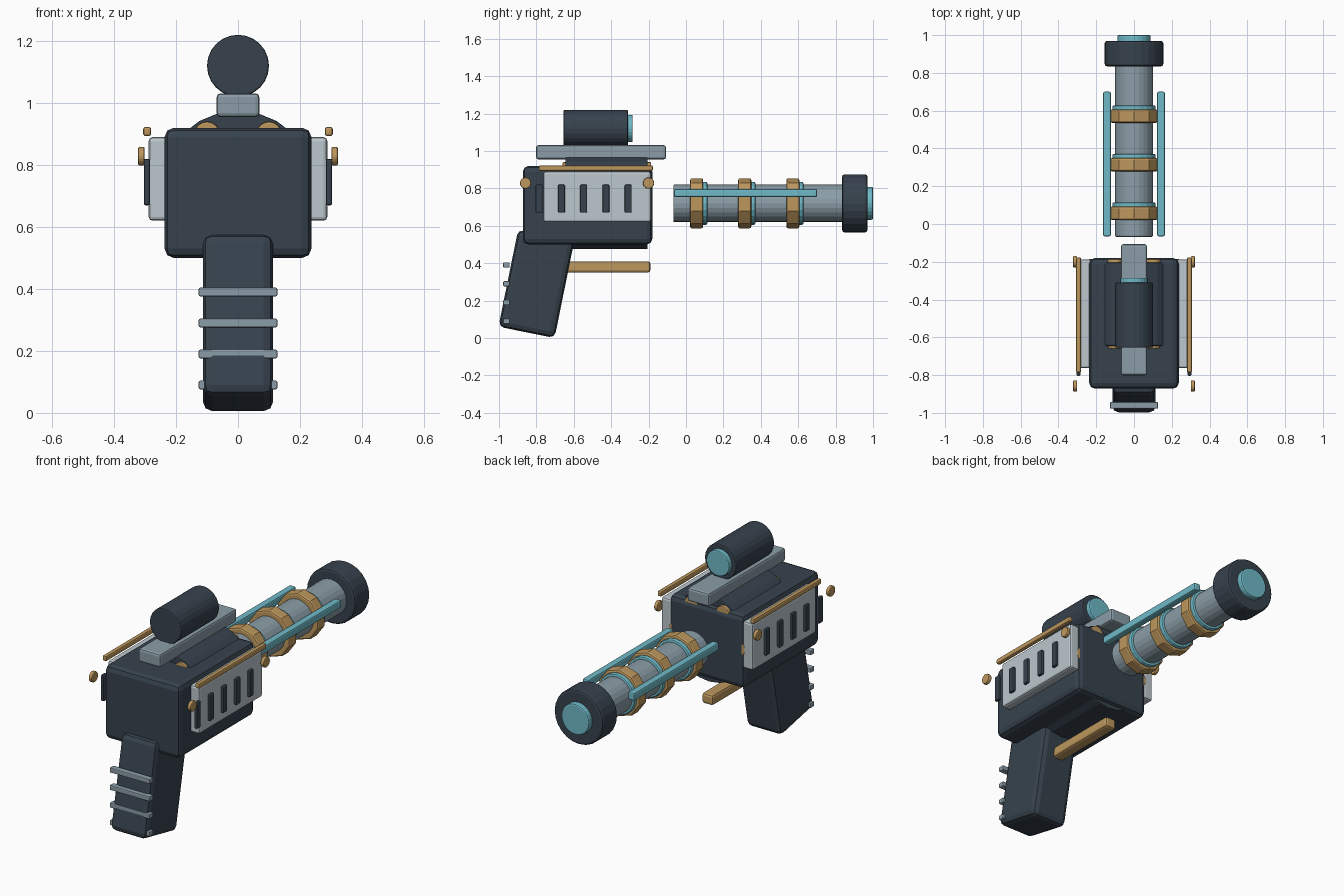
import bpy, math

cube = bpy.data.objects.get("Cube")
if cube:
    bpy.data.objects.remove(cube, do_unlink=True)


def material(name, rgb):
    m = bpy.data.materials.new(name)
    m.use_nodes = True
    m.diffuse_color = (*rgb, 1)
    m.node_tree.nodes["Principled BSDF"].inputs["Base Color"].default_value = (*rgb, 1)
    return m


DARK = material("dark slate", (0.038, 0.055, 0.075))
STEEL = material("steel grey", (0.26, 0.34, 0.39))
PALE = material("pale grey", (0.50, 0.57, 0.61))
GOLD = material("brass", (0.51, 0.31, 0.11))
TEAL = material("teal", (0.16, 0.49, 0.58))


def finish(name, mat, bevel):
    ob = bpy.context.object
    ob.name = name
    ob.data.materials.append(mat)
    if bevel:
        mod = ob.modifiers.new("soft edges", "BEVEL")
        mod.width = bevel
        mod.segments = 2
        mod.limit_method = "ANGLE"
        mod.angle_limit = math.radians(50)
    return ob


def box(name, mat, center, size, bevel=0.01, tilt=0):
    bpy.ops.mesh.primitive_cube_add(size=1, location=center)
    ob = bpy.context.object
    ob.scale = size
    bpy.ops.object.transform_apply(location=False, rotation=False, scale=True)
    ob.rotation_euler.x = tilt
    return finish(name, mat, bevel)


def rod(name, mat, x, z, y0, y1, radius, sides=24, bevel=0.006):
    """Cylinder running along y."""
    bpy.ops.mesh.primitive_cylinder_add(
        vertices=sides, radius=radius, depth=y1 - y0,
        location=(x, (y0 + y1) / 2, z), rotation=(math.pi / 2, 0, 0))
    return finish(name, mat, bevel)


AXIS = 0.72  # height of the barrel axis

# Body with the round core showing through its top and bottom
box("body", DARK, (0, -0.526, 0.71), (0.474, 0.692, 0.42), 0.03)
rod("core_drum", DARK, 0, AXIS + 0.005, -0.645, -0.205, 0.25)
for i in range(6):
    a = i * math.pi / 3
    rod("core_bolt", GOLD, 0.2 * math.cos(a), AXIS + 0.005 + 0.2 * math.sin(a),
        -0.66, -0.186, 0.042, 16)

# Grip, ribs and trigger bar
box("grip", DARK, (0, -0.80, 0.29), (0.226, 0.306, 0.53), 0.03, -0.2)
for i in range(4):
    box("grip_rib", STEEL, (0, -0.96, 0.09 + 0.1 * i), (0.254, 0.035, 0.028), 0.005)
box("trigger_bar", GOLD, (0, -0.43, 0.38), (0.07, 0.48, 0.06), 0.014)

# Side panels with vents, trim rods and studs
for s, side in ((1, "left"), (-1, "right")):
    box(side + "_panel", PALE, (s * 0.257, -0.475, 0.755), (0.062, 0.575, 0.27), 0.012)
    for i in range(5):
        box(side + "_vent", DARK, (s * 0.294, -0.785 + 0.119 * i, 0.745),
            (0.02, 0.037, 0.15), 0.006)
    box(side + "_trim_rod", GOLD, (s * 0.293, -0.482, 0.908), (0.026, 0.61, 0.03), 0.008)
    for y in (-0.858, -0.2):
        bpy.ops.mesh.primitive_cylinder_add(
            vertices=20, radius=0.03, depth=0.022, location=(s * 0.312, y, 0.828),
            rotation=(0, math.pi / 2, 0))
        finish(side + "_stud", GOLD, 0.006)
    # Glowing strip beside the barrel
    box(side + "_barrel_strip", TEAL, (s * 0.143, 0.318, 0.775), (0.04, 0.766, 0.044), 0.008)

# Top rail and sight
box("top_rail", STEEL, (0, -0.454, 0.993), (0.138, 0.694, 0.076), 0.012)
rod("sight_tube", DARK, 0, 1.12, -0.655, -0.31, 0.1)
rod("sight_lens", TEAL, 0, 1.12, -0.33, -0.285, 0.073)

# Barrel, coil rings and muzzle
rod("barrel", STEEL, 0, AXIS, -0.068, 0.88, 0.1)
for i in range(3):
    y = 0.022 + 0.257 * i
    rod("coil_ring", GOLD, 0, AXIS, y, y + 0.07, 0.134, 10, 0.01)
    rod("glow_ring", TEAL, 0, AXIS, y + 0.06, y + 0.092, 0.115, 20, 0.008)
rod("muzzle_cap", DARK, 0, AXIS, 0.835, 0.97, 0.155, 24, 0.012)
rod("muzzle_lens", TEAL, 0, AXIS, 0.95, 1.0, 0.088, 24, 0.008)
